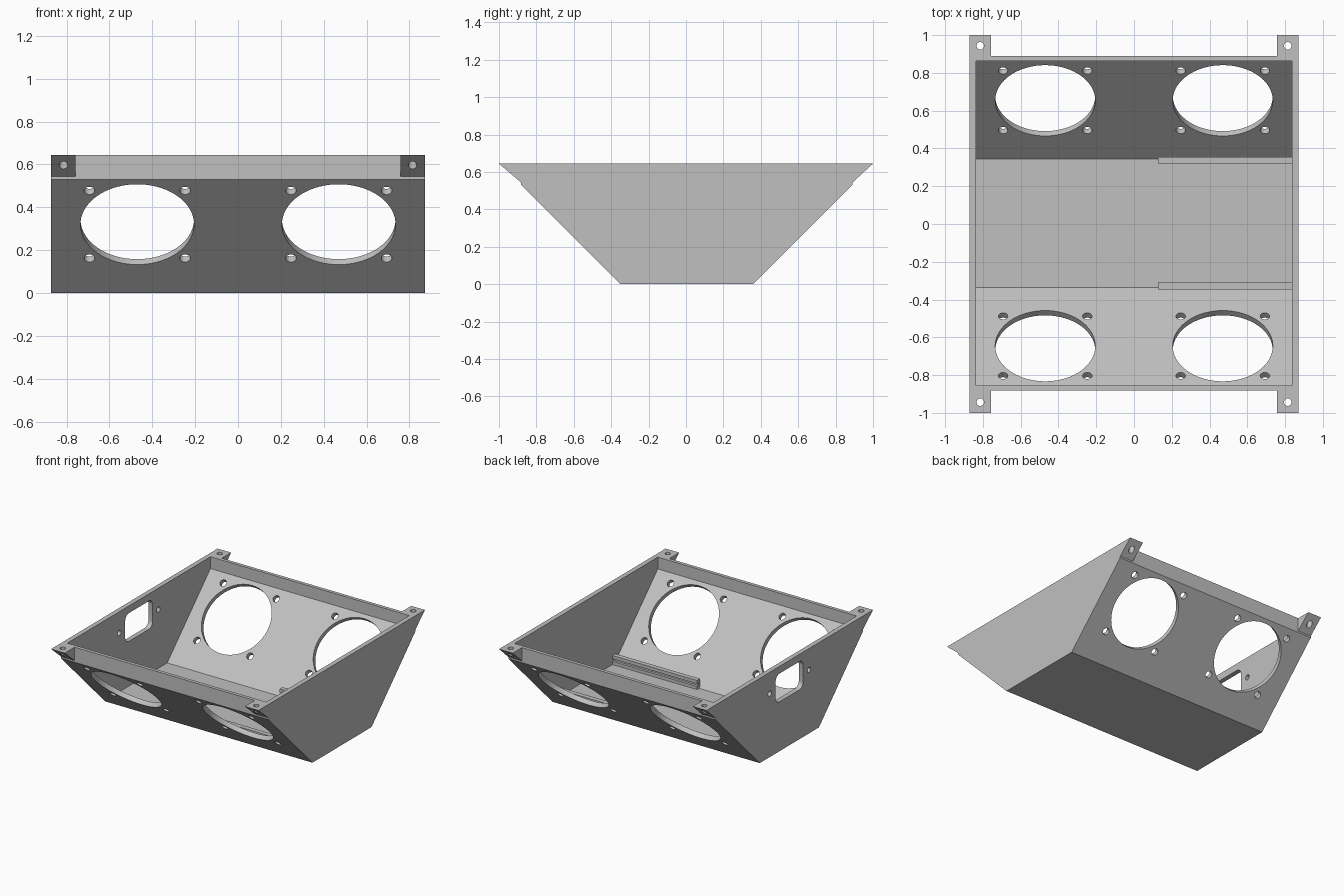
import bpy, bmesh
from math import sin, cos, pi, radians
from mathutils import Matrix

cube = bpy.data.objects.get("Cube")
if cube:
    bpy.data.objects.remove(cube)

grey = bpy.data.materials.new("light_grey")
grey.use_nodes = True
colour = (0.53, 0.53, 0.53, 1)
grey.diffuse_color = colour
grey.node_tree.nodes["Principled BSDF"].inputs["Base Color"].default_value = colour

HALF, WALL = 0.872, 0.036      # outer half length and wall thickness
TOP, FOOT = 0.645, 0.355       # height and half width of the floor
LIP, STEP = 0.885, 0.53        # outer face and bottom of the upright lip
SHIFT = 0.004                  # body offset in y
INNER = HALF - WALL


def add_prism(bm, profile, x0, x1):
    """Extrude a (y, z) outline along x."""
    a = [bm.verts.new((x0, y, z)) for y, z in profile]
    b = [bm.verts.new((x1, y, z)) for y, z in profile]
    bm.faces.new(a)
    bm.faces.new(b[::-1])
    for i in range(len(a)):
        j = (i + 1) % len(a)
        bm.faces.new((a[i], b[i], b[j], a[j]))


def add_cylinder(bm, place, radius, axis, angle, depth=0.2, sides=48):
    matrix = Matrix.Translation(place) @ Matrix.Rotation(angle, 4, axis)
    bmesh.ops.create_cone(bm, cap_ends=True, segments=sides, radius1=radius,
                          radius2=radius, depth=depth, matrix=matrix)


def make(name, bm):
    bmesh.ops.recalc_face_normals(bm, faces=bm.faces[:])
    mesh = bpy.data.meshes.new(name)
    bm.to_mesh(mesh)
    bm.free()
    mesh.materials.append(grey)
    obj = bpy.data.objects.new(name, mesh)
    bpy.context.collection.objects.link(obj)
    return obj


def prism(name, profile, x0, x1):
    bm = bmesh.new()
    add_prism(bm, profile, x0, x1)
    return make(name, bm)


def cut(obj, bm):
    """Subtract the cutter, keep the result and round off its shading."""
    cutter = make("cutter", bm)
    cutter.hide_render = True
    mod = obj.modifiers.new("holes", 'BOOLEAN')
    mod.operation, mod.solver, mod.object = 'DIFFERENCE', 'EXACT', cutter
    graph = bpy.context.evaluated_depsgraph_get()
    result = bpy.data.meshes.new_from_object(obj.evaluated_get(graph))
    obj.modifiers.clear()
    obj.data = result
    bpy.data.objects.remove(cutter)
    bpy.ops.object.select_all(action='DESELECT')
    obj.select_set(True)
    bpy.context.view_layer.objects.active = obj
    bpy.ops.object.shade_smooth_by_angle(angle=radians(30))


def mirrored(half):
    """Complete a right-hand outline with its reflection in y."""
    pts = half + [(-y, z) for y, z in reversed(half)]
    return [(y + SHIFT, z) for y, z in pts]


# Trough: floor, two sloping fan walls and upright lips
lip_in = LIP - 0.026
slope_in = FOOT - WALL * 2 ** 0.5
trough = prism("fan_trough", mirrored([
    (FOOT, 0), (LIP, STEP), (LIP, TOP), (lip_in, TOP),
    (lip_in, lip_in - slope_in), (slope_in + WALL, WALL)]), -INNER, INNER)

# Fan openings with four screw holes each
bm = bmesh.new()
for side in (-1, 1):
    for fan_x in (-0.47, 0.47):
        rise = 0.32
        spots = [(0, 0, 0.265)]
        spots += [(i * 0.223, j * 0.223, 0.025) for i in (-1, 1) for j in (-1, 1)]
        for dx, ds, radius in spots:
            z = rise + ds * cos(pi / 4)
            y = side * (FOOT + z) + SHIFT
            add_cylinder(bm, (fan_x + dx, y, z), radius, 'X', side * pi / 4,
                         sides=72 if radius > 0.1 else 24)
cut(trough, bm)

# End walls
end_shape = mirrored([(FOOT, 0), (LIP, STEP), (LIP, TOP)])
prism("left_end_wall", end_shape, INNER, HALF)
right_wall = prism("right_end_wall", end_shape, -HALF, -INNER)

# Power inlet opening with rounded corners and its two screw holes
bm = bmesh.new()
outline = []
half_w, half_h, corner, mid_z = 0.165, 0.107, 0.045, 0.483
for k, (sy, sz) in enumerate([(1, 1), (-1, 1), (-1, -1), (1, -1)]):
    for step in range(7):
        t = (k + step / 6) * pi / 2
        outline.append((sy * (half_w - corner) + corner * cos(t) + SHIFT,
                        mid_z + sz * (half_h - corner) + corner * sin(t)))
add_prism(bm, outline, -HALF - 0.1, -INNER + 0.1)
for sy in (-1, 1):
    add_cylinder(bm, (-HALF, sy * 0.235 + SHIFT, mid_z), 0.02, 'Y', pi / 2, sides=24)
cut(right_wall, bm)

# Wedge-shaped mounting tabs with vertical screw holes
for sx, side_name in ((1, "left"), (-1, "right")):
    for sy, end_name in ((-1, "front"), (1, "back")):
        root = sy * LIP + SHIFT
        tab = prism(f"{end_name}_{side_name}_tab",
                    [(root, STEP + 0.013), (sy, TOP), (root, TOP)],
                    sx * 0.757, sx * HALF)
        bm = bmesh.new()
        add_cylinder(bm, (sx * 0.814, sy * 0.943, TOP), 0.02, 'Z', 0,
                     depth=0.4, sides=24)
        cut(tab, bm)

# Grooved board rails along the floor edges
for sy, end_name in ((-1, "front"), (1, "back")):
    back, face, groove = 0.351, 0.315, 0.334
    low, high, top = 0.06, 0.08, 0.105
    rail = [(back, WALL), (face, WALL), (face, low), (groove, low),
            (groove, high), (face, high), (face, top), (back, top)]
    prism(f"{end_name}_rail", [(sy * y + SHIFT, z) for y, z in rail], 0.126, INNER)
